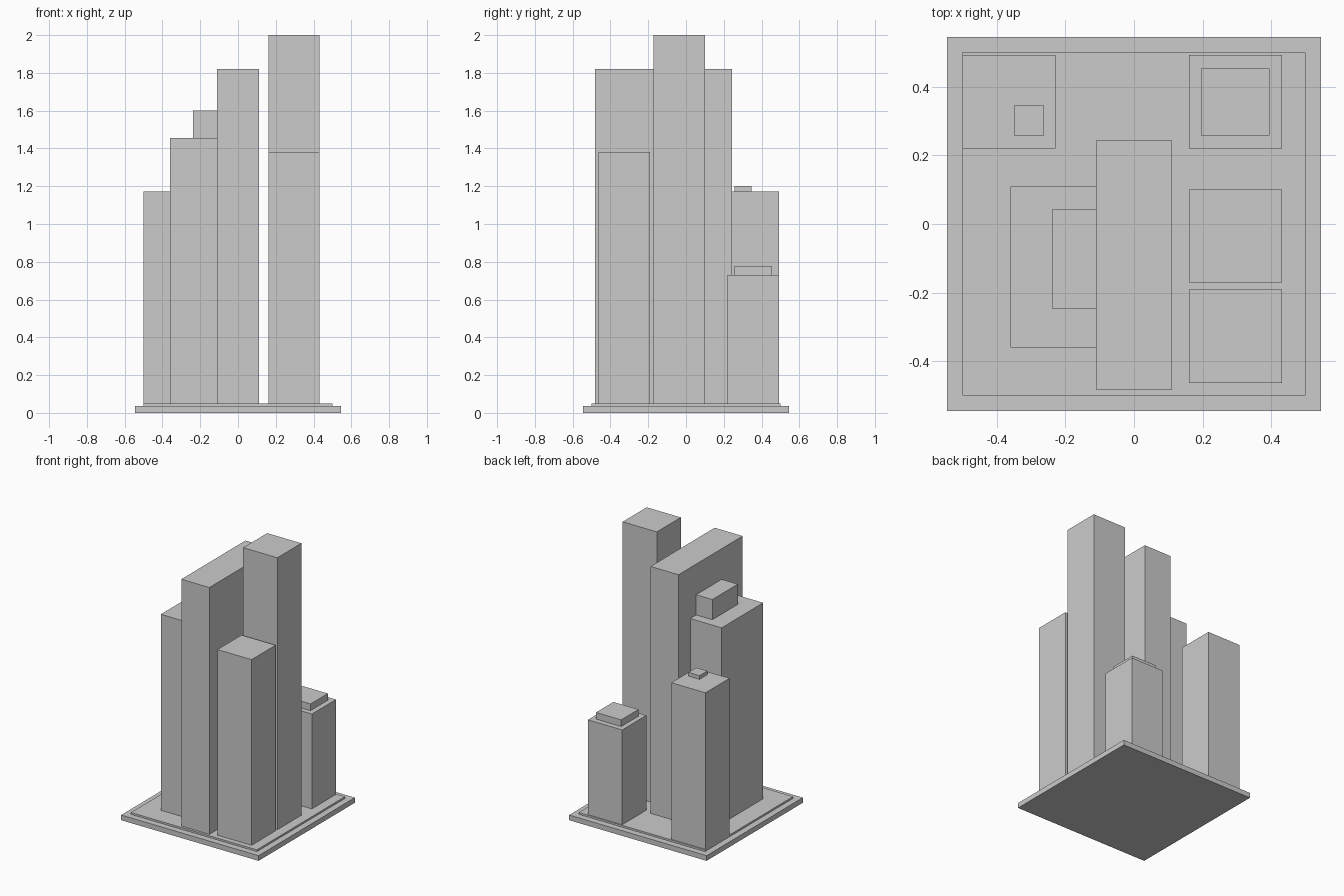
import bpy

if "Cube" in bpy.data.objects:
    bpy.data.objects.remove(bpy.data.objects["Cube"])


def box(name, x, y, z):
    """Axis-aligned box from (min, max) ranges."""
    bpy.ops.mesh.primitive_cube_add(
        size=1, location=[(a + b) / 2 for a, b in (x, y, z)])
    ob = bpy.context.object
    ob.name = ob.data.name = name
    ob.scale = [b - a for a, b in (x, y, z)]
    bpy.ops.object.transform_apply(location=False, rotation=False, scale=True)
    return ob


BASE_TOP, GROUND = 0.037, 0.05
EAST = (0.161, 0.432)    # east row of towers
BACK = (0.22, 0.493)     # back row of towers

# Stepped ground plinth
box("base_plate", (-0.545, 0.545), (-0.545, 0.545), (0, BASE_TOP))
box("ground_slab", (-0.5, 0.5), (-0.5, 0.5), (BASE_TOP, GROUND))

# Towers: name, x range, y range, roof height
towers = [
    ("central_slab_tower", (-0.111, 0.111), (-0.483, 0.243), 1.82),
    ("west_annex", (-0.36, -0.111), (-0.36, 0.11), 1.455),
    ("back_left_tower", (-0.5, -0.229), BACK, 1.173),
    ("back_right_tower", EAST, BACK, 0.73),
    ("tall_east_tower", EAST, (-0.171, 0.101), 2.0),
    ("front_right_tower", EAST, (-0.463, -0.191), 1.381),
]
for name, x, y, top in towers:
    box(name, x, y, (GROUND, top))

# Rooftop blocks
box("annex_roof_block", (-0.239, -0.111), (-0.246, 0.043), (1.455, 1.6))
box("back_left_roof_block", (-0.35, -0.262), (0.258, 0.346), (1.173, 1.2))
box("back_right_roof_block", (0.196, 0.395), (0.258, 0.454), (0.73, 0.778))
